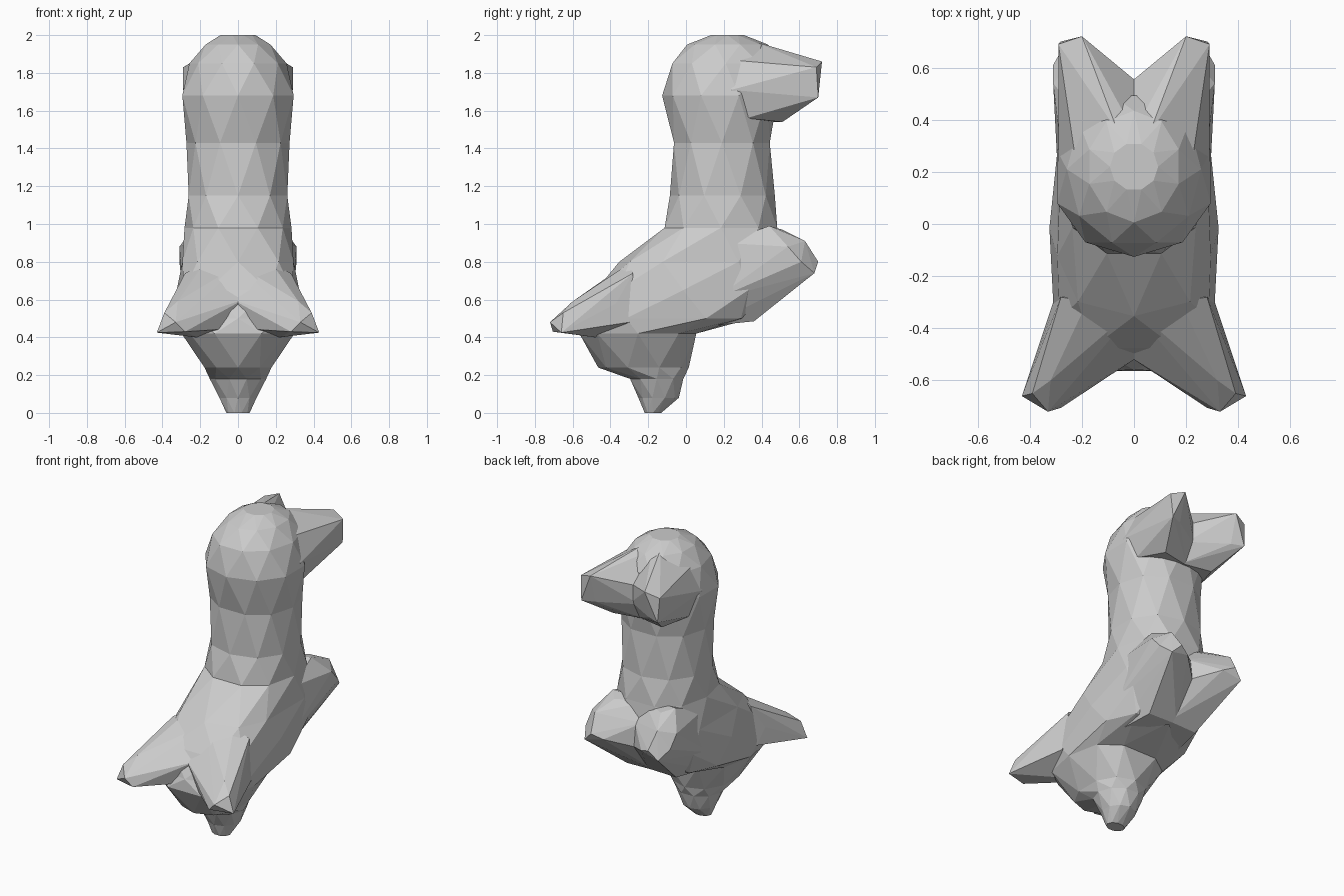
import bpy, bmesh, math


def finish(name, bm):
    bmesh.ops.recalc_face_normals(bm, faces=bm.faces)
    mesh = bpy.data.meshes.new(name)
    bm.to_mesh(mesh)
    bm.free()
    ob = bpy.data.objects.new(name, mesh)
    bpy.context.collection.objects.link(ob)
    return ob


def loft(name, rings, sides=10):
    # each ring: z, y_min, y_max, half width, squareness (1 = ellipse)
    bm = bmesh.new()
    loops = []
    for i, (z, y0, y1, w, p) in enumerate(rings):
        loop = []
        for k in range(sides):
            a = 2 * math.pi * (k + 0.5 * (i % 2)) / sides
            c, s = math.cos(a), math.sin(a)
            x = math.copysign(abs(c) ** p, c) * w * 1.03
            y = (y0 + y1) / 2 + math.copysign(abs(s) ** p, s) * (y1 - y0) * 0.51
            loop.append(bm.verts.new((x, y, z)))
        loops.append(loop)
    for i in range(len(loops) - 1):
        a, b, odd = loops[i], loops[i + 1], i % 2
        for k in range(sides):
            n = (k + 1) % sides
            if odd:
                tris = (a[k], b[n], b[k]), (a[k], a[n], b[n])
            else:
                tris = (a[k], a[n], b[k]), (a[n], b[n], b[k])
            for t in tris:
                bm.faces.new(t)
    bm.faces.new(loops[0])
    bm.faces.new(loops[-1])
    return finish(name, bm)


def hull(name, points, side):
    bm = bmesh.new()
    for x, y, z in points:
        bm.verts.new((x * side, y, z))
    res = bmesh.ops.convex_hull(bm, input=bm.verts)
    junk = {g for g in res["geom_interior"] if isinstance(g, bmesh.types.BMVert)}
    bmesh.ops.delete(bm, geom=list(junk), context='VERTS')
    return finish(name, bm)


# Trunk: foot, slanting torso, neck and rounded head
body = loft("body", [
    (0.00, -0.22, -0.13, 0.06, 1),
    (0.08, -0.25, -0.04, 0.10, 1),
    (0.18, -0.30, -0.01, 0.145, 1),
    (0.24, -0.46, 0.01, 0.18, 0.9),
    (0.42, -0.57, 0.06, 0.29, 0.75),
    (0.50, -0.55, 0.34, 0.31, 0.65),
    (0.65, -0.48, 0.45, 0.315, 0.6),
    (0.80, -0.345, 0.50, 0.295, 0.65),
    (0.98, -0.12, 0.49, 0.275, 0.85),
    (1.15, -0.08, 0.465, 0.265, 0.9),
    (1.43, -0.07, 0.45, 0.265, 0.9),
    (1.68, -0.12, 0.48, 0.30, 0.95),
    (1.85, -0.08, 0.50, 0.25, 0.95),
    (1.95, 0.01, 0.43, 0.175, 1),
    (2.00, 0.13, 0.31, 0.09, 1),
])

# Paired limbs, described for the right side and mirrored
limbs = {
    "upper_prong": [
        (0.20, 0.72, 1.86), (0.29, 0.69, 1.83), (0.20, 0.67, 1.67), (0.28, 0.70, 1.67),
        (-0.03, 0.30, 1.96), (-0.03, 0.53, 1.78), (-0.03, 0.53, 1.66), (-0.02, 0.47, 1.54),
        (0.18, 0.51, 1.54), (0.18, 0.48, 1.895), (0.29, 0.24, 1.71), (0.25, 0.32, 1.56),
        (0.22, 0.22, 1.87), (0.06, 0.35, 1.97)],
    "lower_arm": [
        (0.23, 0.44, 0.99), (0.27, 0.20, 0.90), (0.29, 0.15, 0.60), (-0.03, 0.40, 0.97),
        (-0.03, 0.36, 0.49), (0.18, 0.36, 0.485), (0.22, 0.12, 0.46), (-0.03, 0.52, 0.70),
        (-0.03, 0.50, 0.86), (0.17, 0.51, 0.97), (0.31, 0.54, 0.88),
        (0.23, 0.63, 0.91), (0.13, 0.58, 0.89), (0.14, 0.67, 0.77), (0.21, 0.70, 0.80),
        (0.27, 0.68, 0.74), (0.31, 0.61, 0.80)],
    "rear_horn": [
        (0.43, -0.66, 0.425), (0.28, -0.705, 0.43), (0.33, -0.72, 0.48), (0.39, -0.65, 0.53),
        (0.32, -0.60, 0.59), (0.10, -0.56, 0.52), (-0.03, -0.50, 0.60), (-0.03, -0.30, 0.80),
        (0.325, -0.37, 0.58), (0.18, -0.30, 0.79), (0.28, -0.28, 0.74), (0.10, -0.56, 0.46),
        (0.31, -0.30, 0.48), (0.22, -0.48, 0.40), (-0.03, -0.45, 0.45)],
}
for limb, points in limbs.items():
    for side, label in ((1, "right"), (-1, "left")):
        part = hull(f"{limb}_{label}", points, side)
        mod = body.modifiers.new("union", 'BOOLEAN')
        mod.operation, mod.solver, mod.object = 'UNION', 'EXACT', part
        bpy.context.view_layer.objects.active = body
        bpy.ops.object.modifier_apply(modifier=mod.name)
        bpy.data.objects.remove(part)
